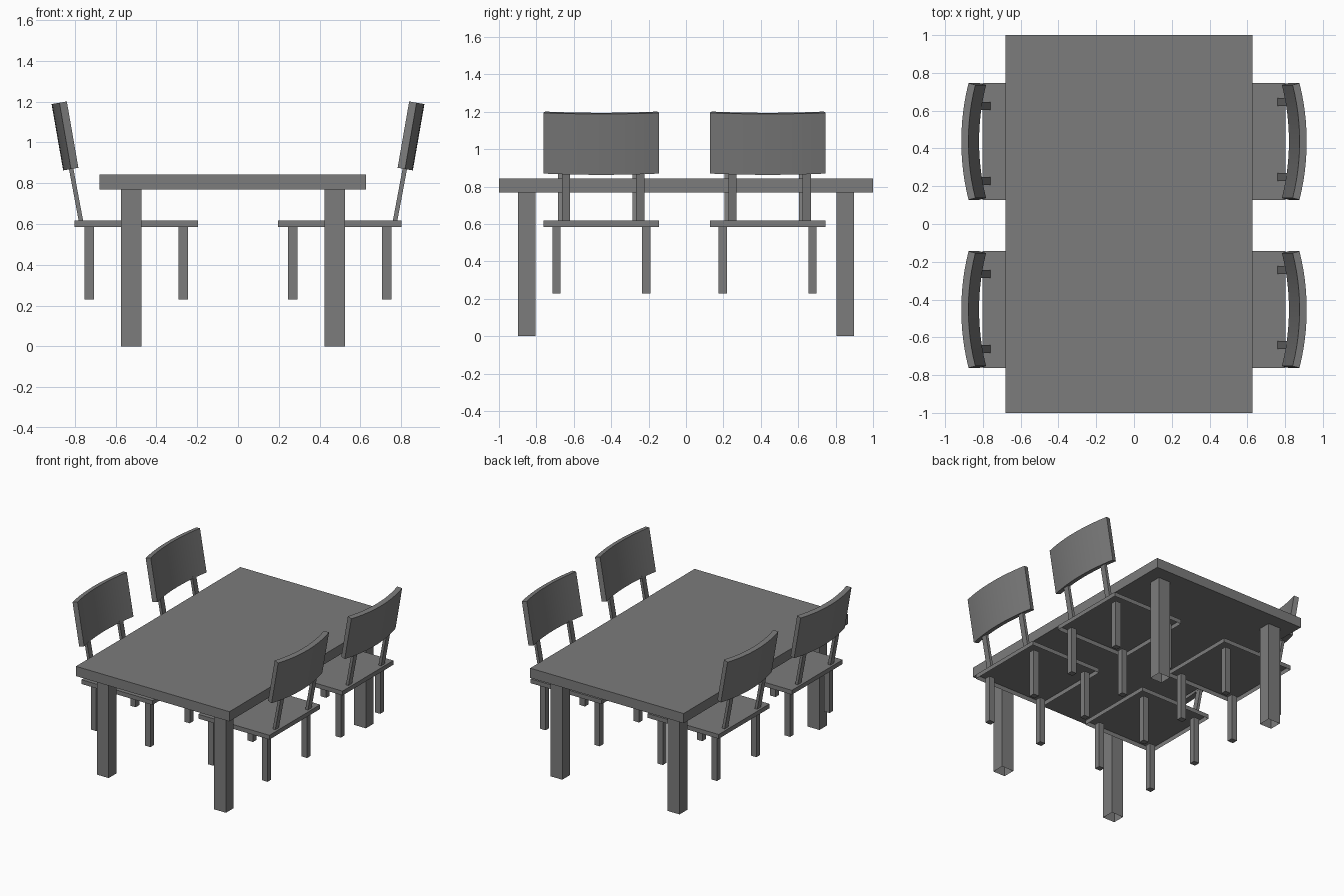
import bpy, bmesh
from math import sin, cos, asin, radians
from mathutils import Vector, Matrix

if "Cube" in bpy.data.objects:
    bpy.data.objects.remove(bpy.data.objects["Cube"])

# Dark grey finish shared by every part
grey = bpy.data.materials.new("dark_grey")
grey.diffuse_color = (0.2, 0.2, 0.2, 1)
grey.use_nodes = True
grey.node_tree.nodes["Principled BSDF"].inputs["Base Color"].default_value = grey.diffuse_color


def make_object(name, bm, matrix=Matrix()):
    bmesh.ops.recalc_face_normals(bm, faces=bm.faces)
    bm.transform(matrix)
    mesh = bpy.data.meshes.new(name)
    bm.to_mesh(mesh)
    bm.free()
    mesh.materials.append(grey)
    ob = bpy.data.objects.new(name, mesh)
    bpy.context.collection.objects.link(ob)
    return ob


def box(name, x, y, z, matrix=Matrix(), lean=0.0, open_bottom=False):
    """Box from (min, max) ranges; lean shifts the top in x."""
    bm = bmesh.new()
    bmesh.ops.create_cube(bm, size=1)
    if open_bottom:
        bottom = [f for f in bm.faces if f.normal.z < -0.5]
        bmesh.ops.delete(bm, geom=bottom, context='FACES_ONLY')
    for v in bm.verts:
        top = v.co.z > 0
        v.co = Vector((x[v.co.x > 0] + (lean if top else 0), y[v.co.y > 0], z[top]))
    return make_object(name, bm, matrix)


def curved_back(name, matrix):
    """Tilted arc slab, hollow side towards the table."""
    tilt, height, thick, half, sag, n = radians(9.9), 0.33, 0.038, 0.309, 0.039, 12
    up = Vector((sin(tilt), 0, cos(tilt)))
    out = Vector((cos(tilt), 0, -sin(tilt)))
    origin = Vector((0.783, 0, 0.876))
    r = (half ** 2 + sag ** 2) / (2 * sag)
    a = asin(half / r)
    offset = (r - thick) * cos(a)
    bm = bmesh.new()
    rings = []
    for i in range(n + 1):
        phi = -a + 2 * a * i / n
        ring = []
        for rad, h in ((r - thick, 0), (r, 0), (r, height), (r - thick, height)):
            p = origin + out * (rad * cos(phi) - offset) + up * h
            p.y = rad * sin(phi)
            ring.append(bm.verts.new(p))
        rings.append(ring)
    for r0, r1 in zip(rings, rings[1:]):
        for k in range(4):
            m = (k + 1) % 4
            bm.faces.new((r0[k], r0[m], r1[m], r1[k]))
    bm.faces.new(rings[0])
    bm.faces.new(rings[-1])
    ob = make_object(name, bm, matrix)
    bpy.ops.object.select_all(action='DESELECT')
    ob.select_set(True)
    bpy.context.view_layer.objects.active = ob
    bpy.ops.object.shade_smooth_by_angle(angle=radians(30))


# Table
box("table_top", (-0.68, 0.627), (-1, 1), (0.769, 0.844))
for x in ((-0.574, -0.473), (0.425, 0.526)):
    for y in ((-0.898, -0.804), (0.804, 0.898)):
        box("table_leg", x, y, (0, 0.769), open_bottom=True)


# Chair on the +x side, placed by matrix
def chair(matrix):
    box("seat", (0.196, 0.801), (-0.309, 0.309), (0.585, 0.618), matrix, open_bottom=True)
    for x in (0.269, 0.73):
        for y in (-0.24, 0.24):
            box("chair_leg", (x - 0.023, x + 0.023), (y - 0.022, y + 0.022),
                (0.229, 0.585), matrix)
    for y in (-0.188, 0.209):
        box("back_post", (0.76, 0.782), (y - 0.022, y + 0.022), (0.618, 0.885), matrix, lean=0.05)
    curved_back("backrest", matrix)


# Two chairs per side, the far side turned half around
for y in (-0.453, 0.437):
    for angle in (0, 180):
        chair(Matrix.Translation((0, y, 0)) @ Matrix.Rotation(radians(angle), 4, 'Z'))
